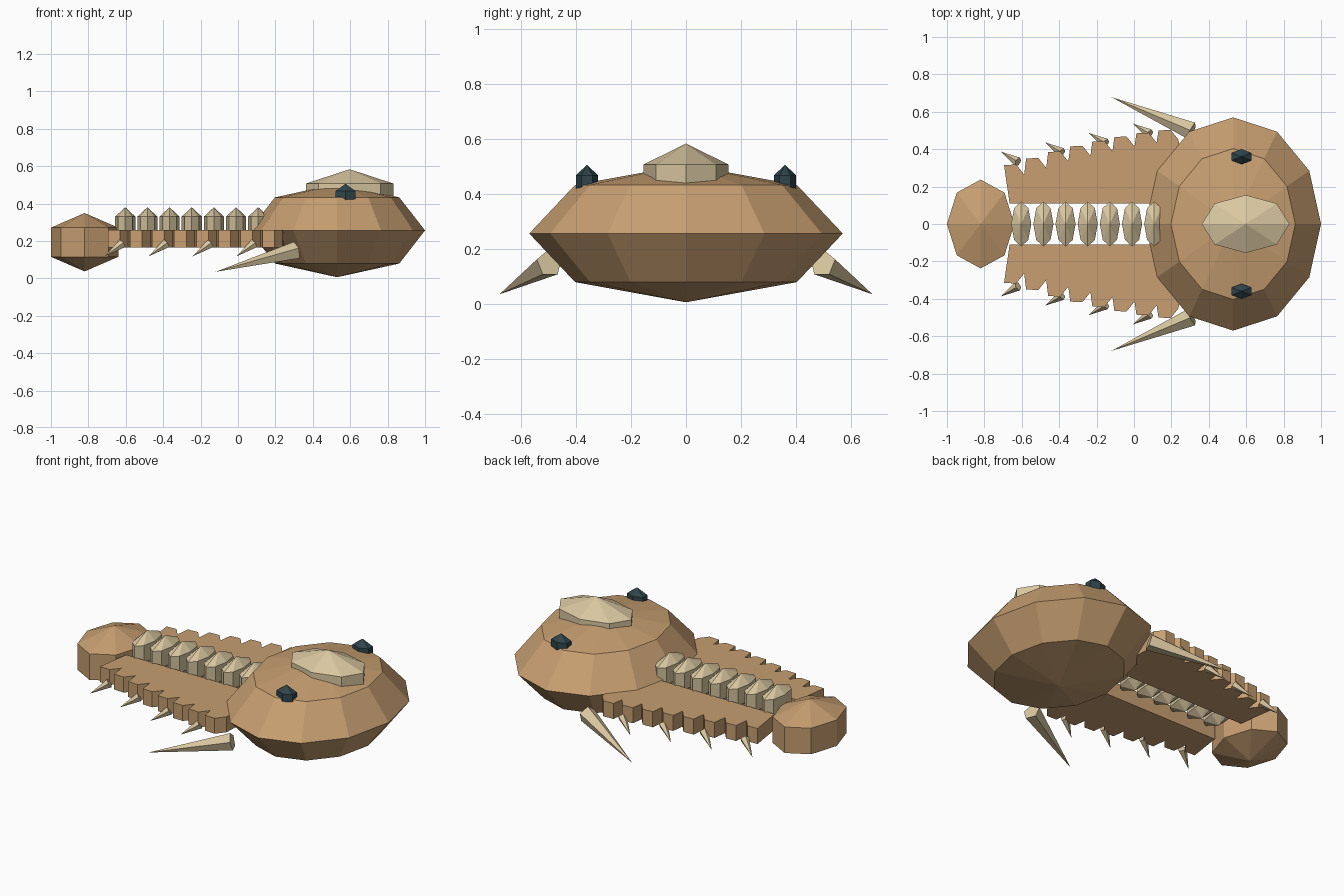
import bpy
import bmesh
from math import pi
from mathutils import Vector, Matrix

cube = bpy.data.objects.get("Cube")
if cube:
    bpy.data.objects.remove(cube, do_unlink=True)


def make_material(name, colour):
    mat = bpy.data.materials.new(name)
    mat.use_nodes = True
    mat.diffuse_color = (*colour, 1)
    mat.node_tree.nodes["Principled BSDF"].inputs["Base Color"].default_value = (*colour, 1)
    return mat


shell = make_material("tan shell", (0.57, 0.345, 0.165))
bone = make_material("pale bone", (0.70, 0.575, 0.355))
dark = make_material("dark teal", (0.028, 0.06, 0.072))


def finish(bm, name, mat):
    bmesh.ops.recalc_face_normals(bm, faces=bm.faces[:])
    mesh = bpy.data.meshes.new(name)
    bm.to_mesh(mesh)
    bm.free()
    mesh.materials.append(mat)
    obj = bpy.data.objects.new(name, mesh)
    bpy.context.collection.objects.link(obj)
    return obj


def gem(name, centre, radii, segments, rings, mat):
    """Faceted ellipsoid."""
    bm = bmesh.new()
    bmesh.ops.create_uvsphere(bm, u_segments=segments, v_segments=rings, radius=1,
                              matrix=Matrix.Translation(centre) @ Matrix.Diagonal((*radii, 1)))
    return finish(bm, name, mat)


def spike(name, base, tip, radius, mat):
    """Five-sided cone from base to tip."""
    base, tip = Vector(base), Vector(tip)
    axis = tip - base
    turn = axis.to_track_quat('Z', 'Y').to_matrix().to_4x4()
    bm = bmesh.new()
    bmesh.ops.create_cone(bm, cap_ends=True, segments=5, radius1=radius, radius2=0,
                          depth=axis.length,
                          matrix=Matrix.Translation((base + tip) / 2) @ turn)
    return finish(bm, name, mat)


def side_plate(name, side):
    """Flat slab with a stepped, toothed outer edge."""
    reach = [0.315, 0.35, 0.385, 0.415, 0.44, 0.465, 0.485, 0.50]
    outline = [(0.25, 0.11), (-0.665, 0.11)]
    for i, y in enumerate(reach):
        x = -0.695 + 0.118 * i
        outline += [(x, y), (x + 0.065, y + 0.003), (x + 0.108, y - 0.05)]
    bm = bmesh.new()
    face = bm.faces.new([bm.verts.new((x, side * y, 0.165)) for x, y in outline])
    top = bmesh.ops.extrude_face_region(bm, geom=[face])["geom"]
    bmesh.ops.translate(bm, vec=(0, 0, 0.093),
                        verts=[v for v in top if isinstance(v, bmesh.types.BMVert)])
    return finish(bm, name, shell)


# Head shield, brow cap and tail
gem("head_shield", (0.53, 0, 0.256), (0.47, 0.57, 0.25), 12, 4, shell)
gem("brow_cap", (0.597, 0, 0.43), (0.271, 0.179, 0.153), 8, 3, bone)
gem("tail_shield", (-0.82, 0, 0.193), (0.208, 0.274, 0.156), 8, 3, shell)

# Raised ridge along the back
for i in range(7):
    gem(f"back_ridge_{i + 1}", (-0.603 + 0.1185 * i, 0, 0.28), (0.062, 0.139, 0.10), 8, 3, bone)

# Mirrored parts
for label, side in (("left", -1), ("right", 1)):
    # the front faces -y, so +x is the left and y only tells near from far
    label = "front" if side < 0 else "back"
    side_plate(f"{label}_side_plate", side)
    gem(f"{label}_eye", (0.575, side * 0.36, 0.428), (0.07, 0.047, 0.078), 6, 3, dark)
    spike(f"{label}_cheek_spine", (0.31, side * 0.497, 0.147), (-0.12, side * 0.678, 0.035),
          0.05, bone)
    for i in range(4):
        x, y = 0.235 * i, 0.05 * i
        spike(f"{label}_edge_spine_{i + 1}", (-0.62 + x, side * (0.332 + y), 0.185),
              (-0.712 + x, side * (0.387 + y), 0.118), 0.026, bone)
